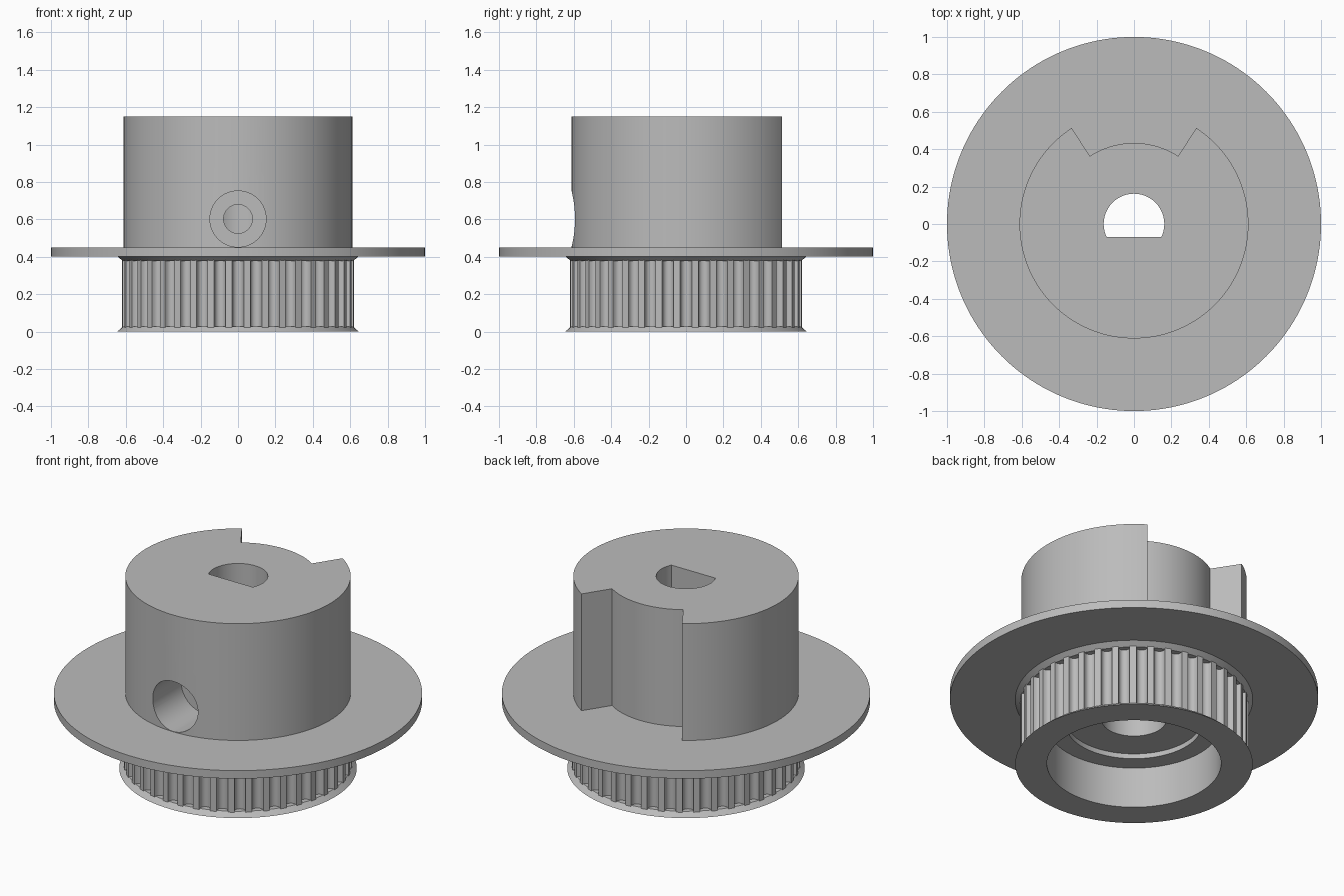
import bpy, bmesh
from math import sin, cos, pi, radians, asin
from mathutils import Matrix

if "Cube" in bpy.data.objects:
    bpy.data.objects.remove(bpy.data.objects["Cube"], do_unlink=True)

grey = bpy.data.materials.new("plain grey")
grey.use_nodes = True
grey.diffuse_color = (0.5, 0.5, 0.5, 1)
grey.node_tree.nodes["Principled BSDF"].inputs["Base Color"].default_value = (0.5, 0.5, 0.5, 1)


def arc(r, start, end, n):
    """Points on an arc about the origin, both ends included."""
    return [(r * cos(start + (end - start) * i / n), r * sin(start + (end - start) * i / n))
            for i in range(n + 1)]


def circle(r, n=128):
    return arc(r, 0, 2 * pi, n)[:-1]


def loft(name, rings, matrix=Matrix()):
    """Solid through (outline, height) rings of equal point count."""
    bm = bmesh.new()
    loops = [[bm.verts.new((x, y, z)) for x, y in pts] for pts, z in rings]
    n = len(loops[0])
    for a, b in zip(loops, loops[1:]):
        for i in range(n):
            j = (i + 1) % n
            bm.faces.new((a[i], a[j], b[j], b[i]))
    bm.faces.new(loops[0][::-1])
    bm.faces.new(loops[-1])
    bm.transform(matrix)
    bmesh.ops.recalc_face_normals(bm, faces=bm.faces)
    mesh = bpy.data.meshes.new(name)
    bm.to_mesh(mesh)
    bm.free()
    mesh.materials.append(grey)
    ob = bpy.data.objects.new(name, mesh)
    bpy.context.collection.objects.link(ob)
    return ob


def prism(name, pts, z0, z1, matrix=Matrix()):
    return loft(name, [(pts, z0), (pts, z1)], matrix)


def combine(body, other, operation):
    mod = body.modifiers.new(other.name, 'BOOLEAN')
    mod.operation, mod.solver, mod.object = operation, 'EXACT', other
    bpy.context.view_layer.objects.active = body
    bpy.ops.object.modifier_apply(modifier=mod.name)
    bpy.data.objects.remove(other, do_unlink=True)


# Hub with a radial notch at the back
half = radians(33)
hub_outline = (arc(0.612, pi / 2 + half, 5 * pi / 2 - half, 112)
               + arc(0.433, pi / 2 - half, pi / 2 + half, 28))
body = prism("pulley_body", hub_outline, 0.42, 1.15)

# Toothed belt ring with rounded grooves
TEETH, TIP, GROOVE = 40, 0.62, 0.031
toothed = []
for t in range(TEETH):
    a = -pi / 2 + 2 * pi * t / TEETH
    for k in range(9):
        u = pi * k / 8
        r, s = TIP - 0.038 * sin(u) ** 0.7, asin(-GROOVE * cos(u) / TIP)
        toothed.append((r * cos(a + s), r * sin(a + s)))

# Flange, belt ring and flared rims
solids = [
    prism("flange", circle(1.0, 160), 0.402, 0.45),
    prism("belt_ring", toothed, 0.01, 0.43),
    loft("lower_rim", [(circle(0.645), 0), (circle(0.615), 0.027)]),
    loft("upper_rim", [(circle(0.615), 0.377), (circle(0.645), 0.402), (circle(0.645), 0.425)]),
]
for ob in solids:
    combine(body, ob, 'UNION')

# Bores from below, D-shaped shaft hole and stepped screw hole in the front
flat = asin(0.07 / 0.162)
sideways = Matrix.Translation((0, 0, 0.602)) @ Matrix.Rotation(pi / 2, 4, 'X')
cutters = [
    prism("wide_bore", circle(0.473), -0.1, 0.245),
    prism("step_bore", circle(0.37), 0.2, 0.275),
    prism("round_bore", circle(0.176, 64), 0.2, 0.45),
    prism("shaft_hole", arc(0.162, -flat, pi + flat, 48), 0.4, 1.3),
    prism("screw_recess", circle(0.15, 64), 0.325, 0.8, sideways),
    prism("screw_hole", circle(0.077, 48), 0.0, 0.4, sideways),
]
for ob in cutters:
    combine(body, ob, 'DIFFERENCE')

# Smooth round walls, keep crisp edges
bpy.ops.object.select_all(action='DESELECT')
body.select_set(True)
bpy.context.view_layer.objects.active = body
bpy.ops.object.shade_smooth_by_angle(angle=radians(25))
